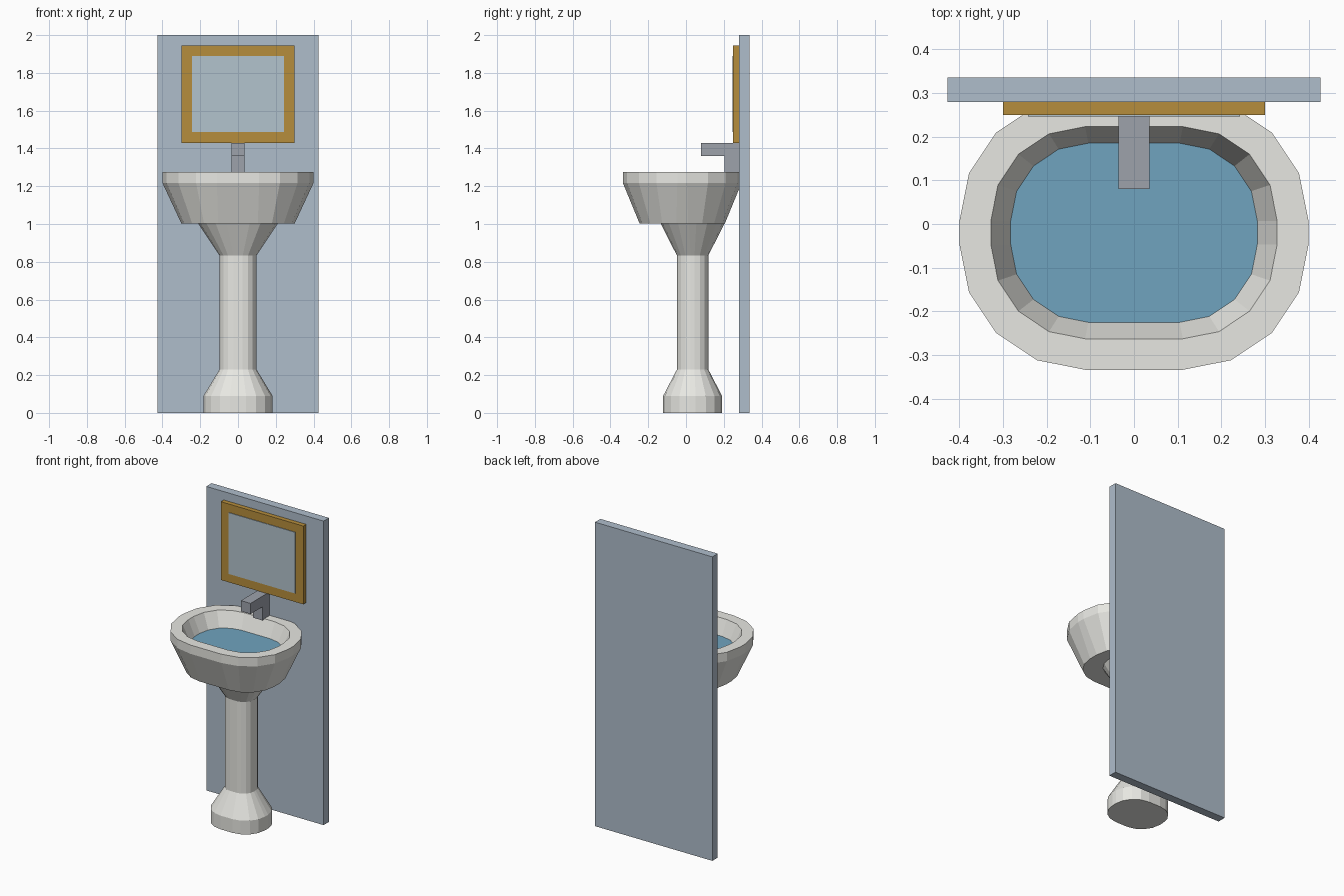
import bpy, bmesh
from math import sin, cos, pi

if "Cube" in bpy.data.objects:
    bpy.data.objects.remove(bpy.data.objects["Cube"])


def material(name, rgb):
    m = bpy.data.materials.new(name)
    m.diffuse_color = (*rgb, 1)
    m.use_nodes = True
    m.node_tree.nodes["Principled BSDF"].inputs["Base Color"].default_value = m.diffuse_color
    return m


CERAMIC = material("ceramic", (0.80, 0.80, 0.76))
WATER = material("water", (0.16, 0.37, 0.52))
WALL = material("wall_blue", (0.43, 0.51, 0.60))
GOLD = material("gilded_wood", (0.47, 0.27, 0.045))
GLASS = material("mirror_glass", (0.45, 0.55, 0.61))
METAL = material("metal", (0.34, 0.36, 0.41))


def finish(name, bm, mat):
    bmesh.ops.recalc_face_normals(bm, faces=bm.faces)
    me = bpy.data.meshes.new(name)
    bm.to_mesh(me)
    bm.free()
    me.materials.append(mat)
    ob = bpy.data.objects.new(name, me)
    bpy.context.collection.objects.link(ob)
    return ob


def outline(hx, hy, r, cy, seg=4):
    """Rounded rectangle with seg facets per corner."""
    pts = []
    for k, (sx, sy) in enumerate([(1, 1), (-1, 1), (-1, -1), (1, -1)]):
        for i in range(seg + 1):
            a = (k + i / seg) * pi / 2
            pts.append((sx * (hx - r) + r * cos(a), cy + sy * (hy - r) + r * sin(a)))
    return pts


def loft(name, rings, mat, cap_top=True):
    """Skin through rings of (z, half x, half y, corner radius, centre y)."""
    bm = bmesh.new()
    loops = [[bm.verts.new((x, y, z)) for x, y in outline(hx, hy, r, cy)]
             for z, hx, hy, r, cy in rings]
    n = len(loops[0])
    for a, b in zip(loops, loops[1:]):
        for i in range(n):
            j = (i + 1) % n
            bm.faces.new((a[i], a[j], b[j], b[i]))
    bm.faces.new(loops[0][::-1])
    if cap_top:
        bm.faces.new(loops[-1])
    return finish(name, bm, mat)


def extrude_x(name, profile, hx, mat):
    """Extrude a (y, z) profile symmetrically along x."""
    bm = bmesh.new()
    f = bm.faces.new([bm.verts.new((-hx, y, z)) for y, z in profile])
    ext = bmesh.ops.extrude_face_region(bm, geom=[f])["geom"]
    for v in ext:
        if isinstance(v, bmesh.types.BMVert):
            v.co.x = hx
    if not f.is_valid or len(bm.faces) < len(profile) + 2:
        bm.verts.ensure_lookup_table()
        bmesh.ops.holes_fill(bm, edges=bm.edges, sides=0)
    return finish(name, bm, mat)


def box(name, hx, y0, y1, z0, z1, mat):
    return extrude_x(name, [(y0, z0), (y1, z0), (y1, z1), (y0, z1)], hx, mat)


# Wall panel with framed mirror
box("wall_panel", 0.427, 0.28, 0.336, 0, 2, WALL)
box("mirror_frame", 0.30, 0.25, 0.28, 1.43, 1.945, GOLD)
box("mirror", 0.243, 0.246, 0.27, 1.487, 1.89, GLASS)

# Tap: L-shaped spout
extrude_x("tap", [(0.205, 1.27), (0.28, 1.27), (0.28, 1.43), (0.08, 1.43),
                  (0.08, 1.36), (0.205, 1.36)], 0.035, METAL)

# Pedestal: foot, column and flared neck
PY = 0.035
loft("pedestal", [
    (0.00, 0.183, 0.156, 0.140, PY),
    (0.09, 0.183, 0.156, 0.140, PY),
    (0.23, 0.098, 0.083, 0.073, PY),
    (0.833, 0.098, 0.083, 0.073, PY),
    (1.005, 0.212, 0.170, 0.150, PY)], CERAMIC)

# Basin: outer bowl, rim and inner bowl
BY = -0.02
loft("basin", [
    (1.003, 0.300, 0.226, 0.195, BY),
    (1.217, 0.400, 0.314, 0.288, BY),
    (1.275, 0.400, 0.314, 0.288, BY),
    (1.275, 0.328, 0.243, 0.216, BY),
    (1.170, 0.280, 0.203, 0.176, BY)], CERAMIC)

# Water surface
loft("water", [
    (1.172, 0.281, 0.204, 0.177, BY),
    (1.176, 0.2825, 0.2053, 0.1785, BY)], WATER)
